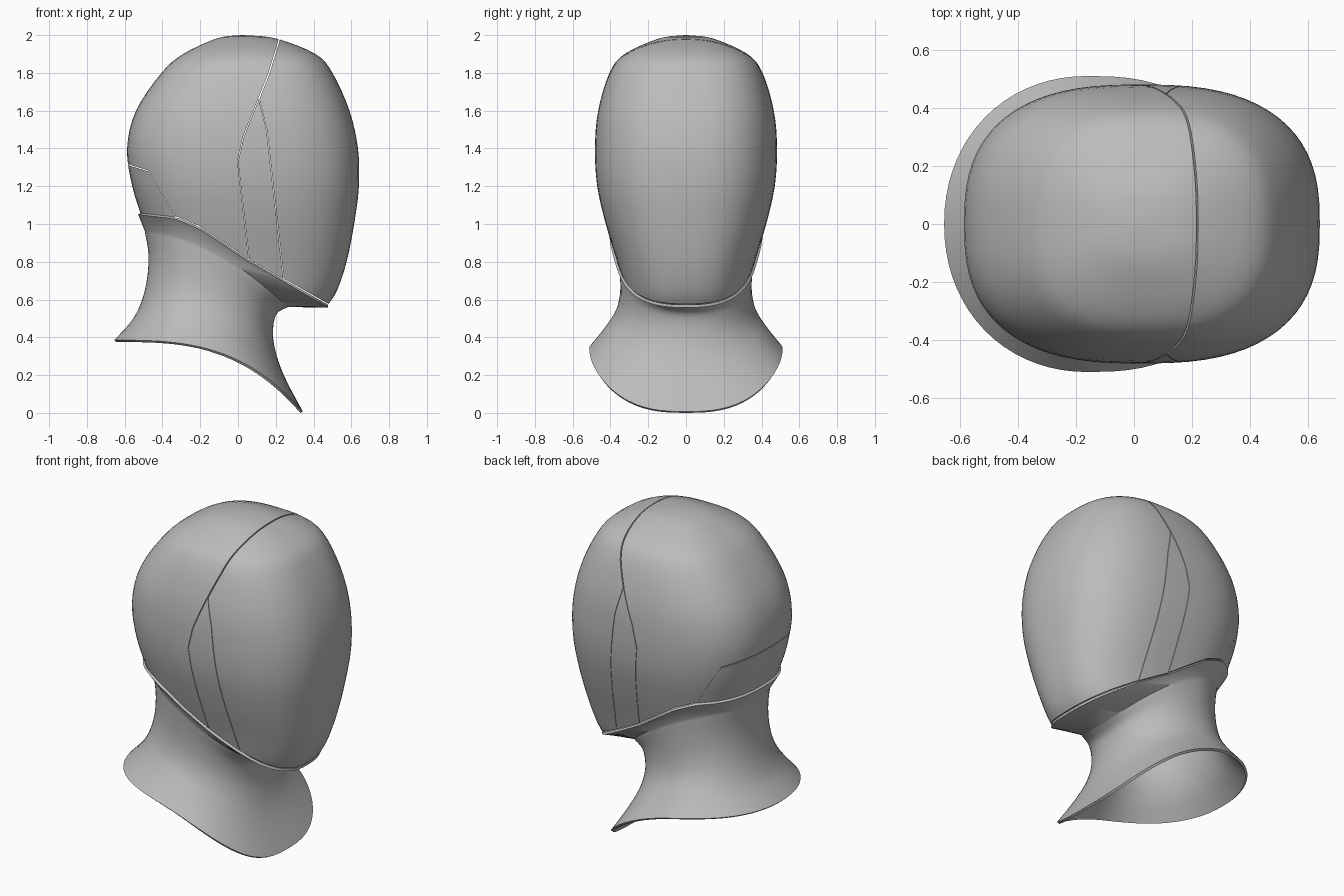
import bpy, bmesh, math

if "Cube" in bpy.data.objects:
    bpy.data.objects.remove(bpy.data.objects["Cube"])

SEG = 72
GAP = 0.003

grey = bpy.data.materials.new("plain grey")
grey.use_nodes = True
COLOUR = (0.5, 0.5, 0.5, 1)
grey.diffuse_color = COLOUR
grey.node_tree.nodes["Principled BSDF"].inputs["Base Color"].default_value = COLOUR


def smooth_rows(rows, steps):
    """Catmull-Rom interpolation between rows of parameters."""
    out = []
    last = len(rows) - 1
    for i in range(last):
        quad = [rows[max(i - 1, 0)], rows[i], rows[i + 1], rows[min(i + 2, last)]]
        for k in range(steps):
            t = k / steps
            out.append([b + 0.5 * t * (c - a + t * (2*a - 5*b + 4*c - d + t * (3*(b - c) + d - a)))
                        for a, b, c, d in zip(*quad)])
    return out + [list(rows[-1])]


def section(back, front, width, angle, n_back, n_front):
    """Point on a rounded cross-section, in plan."""
    c, s = math.cos(angle), math.sin(angle)
    p = 2 / (n_front if c > 0 else n_back)
    x = (back + front) / 2 + (front - back) / 2 * math.copysign(abs(c) ** p, c)
    return x, width * math.copysign(abs(s) ** p, s)


ANGLES = [math.tau * i / SEG for i in range(SEG)]


def make_object(name, bm):
    bmesh.ops.recalc_face_normals(bm, faces=bm.faces)
    mesh = bpy.data.meshes.new(name)
    bm.to_mesh(mesh)
    bm.free()
    obj = bpy.data.objects.new(name, mesh)
    mesh.materials.append(grey)
    bpy.context.collection.objects.link(obj)
    return obj


def loft(name, rings, pole=None):
    bm = bmesh.new()
    loops = [[bm.verts.new(p) for p in ring] for ring in rings]
    for a, b in zip(loops, loops[1:]):
        for i in range(SEG):
            j = (i + 1) % SEG
            bm.faces.new((a[i], a[j], b[j], b[i]))
    if pole:
        tip = bm.verts.new(pole)
        for i in range(SEG):
            bm.faces.new((tip, loops[0][(i + 1) % SEG], loops[0][i]))
    return make_object(name, bm)


def thicken(obj, amount):
    mod = obj.modifiers.new("thickness", "SOLIDIFY")
    mod.thickness = amount
    mod.offset = -1


def finish(obj):
    """Apply modifiers and smooth all but the cut edges."""
    bpy.ops.object.select_all(action="DESELECT")
    obj.select_set(True)
    bpy.context.view_layer.objects.active = obj
    bpy.ops.object.convert(target="MESH")
    bpy.ops.object.shade_smooth_by_angle(angle=math.radians(35))


# Head shape: height, back, front, half width
HEAD = smooth_rows([
    (1.998, -0.02, 0.07, 0.04), (1.98, -0.12, 0.21, 0.15), (1.9, -0.29, 0.41, 0.325),
    (1.8, -0.405, 0.5, 0.405), (1.6, -0.54, 0.59, 0.465), (1.4, -0.587, 0.635, 0.482),
    (1.2, -0.56, 0.64, 0.47), (1.0, -0.5, 0.615, 0.425), (0.8, -0.46, 0.575, 0.365),
    (0.65, -0.45, 0.525, 0.325), (0.57, -0.45, 0.475, 0.3), (0.5, -0.45, 0.42, 0.27)], 4)


def head_point(angle, z):
    for a, b in zip(HEAD, HEAD[1:]):
        if a[0] >= z >= b[0]:
            t = (a[0] - z) / (a[0] - b[0])
            back, front, width = (p + (q - p) * t for p, q in zip(a[1:], b[1:]))
            return section(back, front, width, angle, 2.6, 2.6)


def head_rings():
    return [[(*section(*row[1:], a, 2.6, 2.6), row[0]) for a in ANGLES] for row in HEAD]


# Seam lines in side elevation
CROWN = [(0.24, 2.1), (0.22, 1.98), (0.165, 1.8), (0.11, 1.66)]
STRAP_REAR = [(0.11, 1.66), (0.03, 1.46), (0.0, 1.33), (0.06, 0.81)]
STRAP_FRONT = [(0.11, 1.66), (0.15, 1.5), (0.24, 0.71)]
NAPE_EDGE = [(-0.33, 1.04), (-0.47, 1.28), (-0.6, 1.32), (-0.8, 1.32)]
JAW = [(-0.8, 1.06), (-0.51, 1.06), (-0.33, 1.04), (-0.2, 0.985),
       (0.06, 0.81), (0.24, 0.71), (0.48, 0.575), (0.8, 0.5)]

# Panel outlines with the shift that opens each seam
PANELS = {
    "hood_back": (CROWN + STRAP_REAR[1:] + [JAW[3]] + NAPE_EDGE + [(-0.8, 2.1)], -GAP, GAP),
    "side_strap": (STRAP_REAR + STRAP_FRONT[:0:-1], 0, 0),
    "face_panel": (CROWN + STRAP_FRONT[1:] + JAW[-2:] + [(0.8, 2.1)], GAP, 0),
    "nape_panel": (NAPE_EDGE + JAW[:2], 0, -GAP),
}

for name, (outline, dx, dz) in PANELS.items():
    bm = bmesh.new()
    face = bm.faces.new([bm.verts.new((x + dx, -1, z + dz)) for x, z in outline])
    ext = bmesh.ops.extrude_face_region(bm, geom=[face])
    for v in ext["geom"]:
        if isinstance(v, bmesh.types.BMVert):
            v.co.y = 1
    cutter = make_object("cutter", bm)
    cutter.hide_render = True
    panel = loft(name, head_rings(), (0.025, 0, 2.0))
    thicken(panel, 0.02)
    cut = panel.modifiers.new("outline", "BOOLEAN")
    cut.operation = "INTERSECT"
    cut.solver = "EXACT"
    cut.object = cutter
    finish(panel)
    bpy.data.objects.remove(cutter)


# Neck: starts on the jaw seam, tucks in under the chin and flares to the hem
def jaw_height(x):
    for (xa, za), (xb, zb) in zip(JAW, JAW[1:]):
        if xa <= x <= xb:
            return za + (zb - za) * (x - xa) / (xb - xa)


def seam_point(angle):
    z = 0.8
    for _ in range(12):
        x, y = head_point(angle, z)
        z = 0.5 * (z + jaw_height(x))
    return x * 0.995, y * 0.99, z - GAP


# Back x, back z, front x, front z, half width, droop power, front squareness
NECK = smooth_rows([
    (-0.48, 0.97, 0.26, 0.575, 0.345, 1.7, 2.2), (-0.46, 0.85, 0.19, 0.53, 0.335, 1.6, 2.2),
    (-0.465, 0.72, 0.17, 0.42, 0.335, 1.6, 2.2), (-0.495, 0.59, 0.19, 0.3, 0.36, 2, 2.3),
    (-0.55, 0.48, 0.24, 0.17, 0.42, 2.5, 2.5), (-0.645, 0.375, 0.33, 0.0, 0.5, 3, 2.7)], 4)

rings = [[seam_point(a) for a in ANGLES]]
for xb, zb, xf, zf, width, power, square in NECK:
    ring = []
    for a in ANGLES:
        x, y = section(xb, xf, width, a, 2.1, square)
        s = min(max((x - xb) / (xf - xb), 0), 1)
        ring.append((x, y, zb + (zf - zb) * s ** power))
    rings.append(ring)
neck = loft("neck_and_collar", rings)
thicken(neck, 0.015)
finish(neck)
